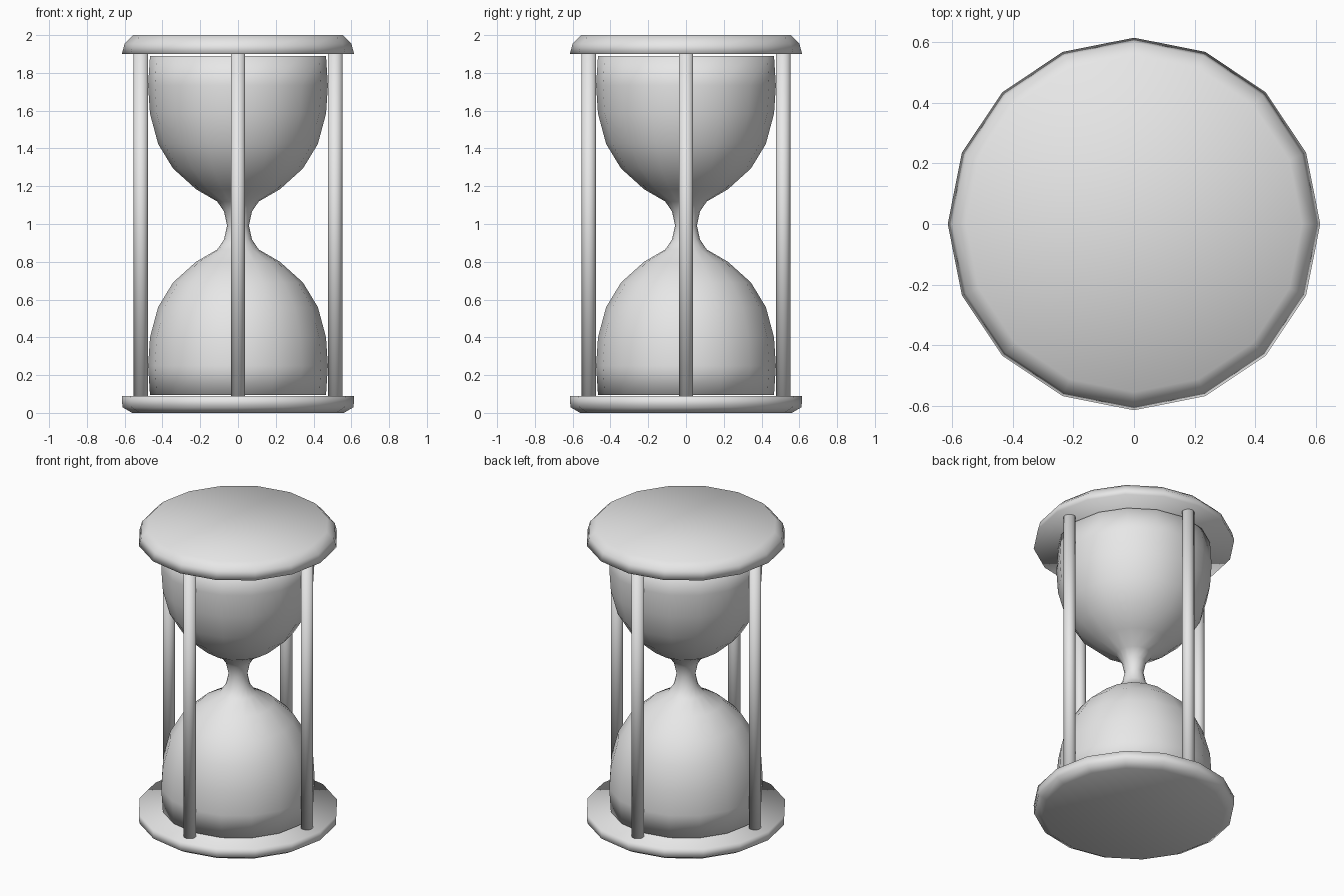
import bpy, bmesh
from math import cos, sin, pi

cube = bpy.data.objects.get("Cube")
if cube:
    bpy.data.objects.remove(cube)

grey = bpy.data.materials.new("plain grey")
grey.use_nodes = True
grey.diffuse_color = (0.8, 0.8, 0.8, 1)
grey.node_tree.nodes["Principled BSDF"].inputs["Base Color"].default_value = (0.8, 0.8, 0.8, 1)


def lathe(name, profile, sides=16, centre=(0, 0)):
    """Closed smooth solid turned about z from (radius, height) points, bottom up."""
    bm = bmesh.new()
    rings = []
    for r, z in profile:
        rings.append([bm.verts.new((centre[0] + r * cos(2 * pi * i / sides),
                                    centre[1] + r * sin(2 * pi * i / sides), z))
                      for i in range(sides)])
    for low, high in zip(rings, rings[1:]):
        for i in range(sides):
            j = (i + 1) % sides
            bm.faces.new((low[i], low[j], high[j], high[i]))
    bm.faces.new(rings[0][::-1])
    bm.faces.new(rings[-1])
    for face in bm.faces:
        face.smooth = True
    mesh = bpy.data.meshes.new(name)
    bm.to_mesh(mesh)
    bm.free()
    mesh.materials.append(grey)
    obj = bpy.data.objects.new(name, mesh)
    bpy.context.collection.objects.link(obj)
    return obj


# End plates
lathe("bottom_plate", [(0.56, 0), (0.612, 0.03), (0.615, 0.09)])
lathe("top_plate", [(0.615, 1.9), (0.6, 1.955), (0.555, 2.0)])

# Glass: lower bulb up to the neck, then mirrored
waist = 0.992
lower = [(0.466, 0.095), (0.476, 0.25), (0.466, 0.4), (0.423, 0.56),
         (0.344, 0.69), (0.222, 0.8), (0.11, 0.865), (0.074, 0.918)]
upper = [(r, 2 * waist - z) for r, z in reversed(lower)]
lathe("glass_bulbs", lower + [(0.058, waist)] + upper)

# Four posts
for name, x, y in (("left", 1, 0), ("back", 0, 1), ("right", -1, 0), ("front", 0, -1)):
    lathe(name + "_post", [(0.038, 0.09), (0.038, 1.9)], 16, (0.514 * x, 0.514 * y))
